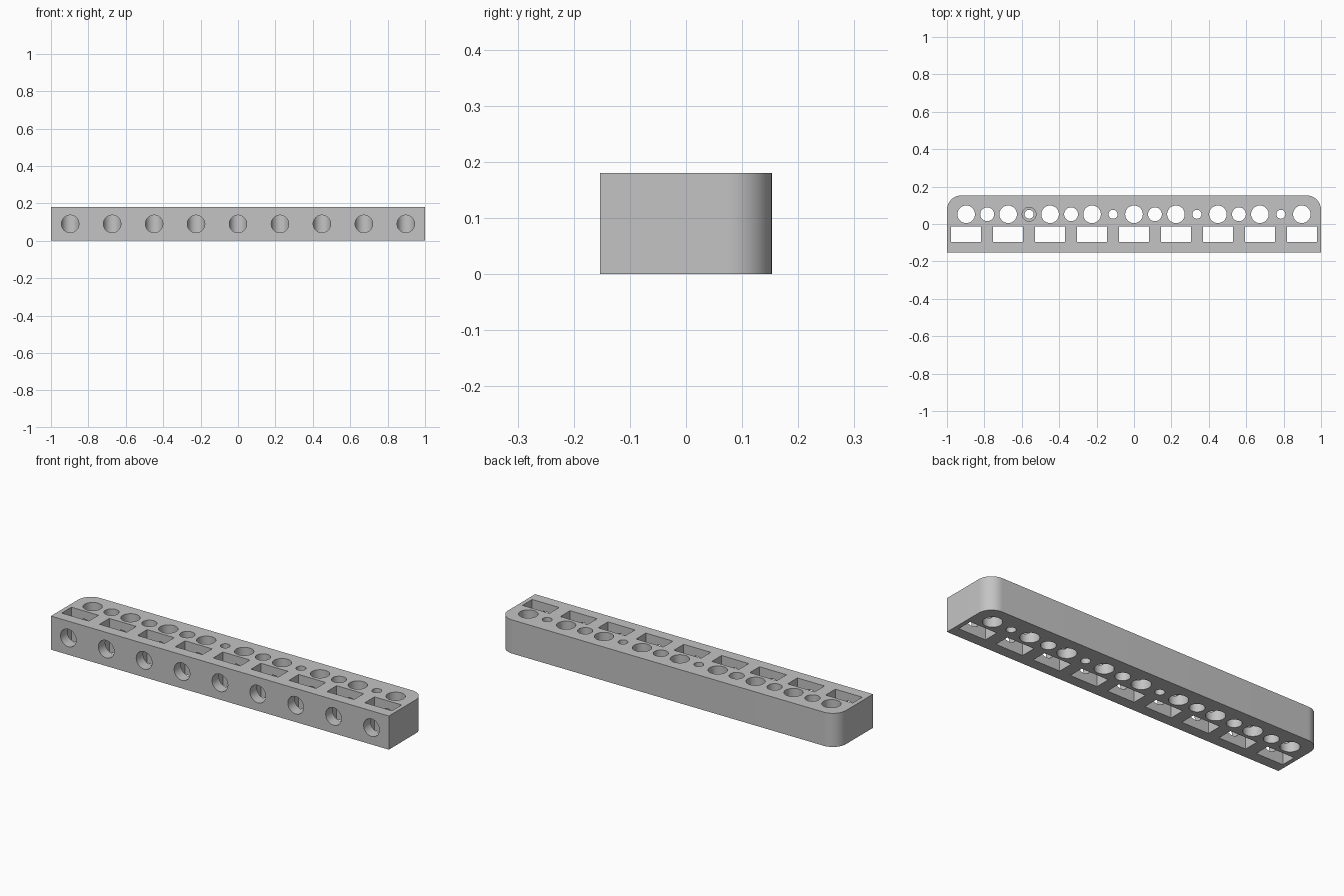
import bpy, bmesh, math
from mathutils import Matrix, Vector

if "Cube" in bpy.data.objects:
    bpy.data.objects.remove(bpy.data.objects["Cube"])

HEIGHT, HALF_DEPTH, CORNER = 0.18, 0.153, 0.078
PITCH, HOLE_Y, SLOT_Y = 0.2243, 0.052, -0.054
BIG, MEDIUM, SMALL = 0.047, 0.037, 0.024
stations = [(i - 4) * PITCH for i in range(9)]

grey = bpy.data.materials.new("light_grey")
grey.use_nodes = True
colour = (0.55, 0.55, 0.55, 1)
grey.diffuse_color = colour
grey.node_tree.nodes["Principled BSDF"].inputs["Base Color"].default_value = colour


def finish(name, bm):
    mesh = bpy.data.meshes.new(name)
    bmesh.ops.recalc_face_normals(bm, faces=bm.faces)
    bm.to_mesh(mesh)
    bm.free()
    mesh.materials.append(grey)
    obj = bpy.data.objects.new(name, mesh)
    bpy.context.collection.objects.link(obj)
    return obj


def add_bore(bm, start, end, radius):
    """Cylinder between two points."""
    start, end = Vector(start), Vector(end)
    axis = end - start
    turn = Matrix.Rotation(-math.pi / 2, 4, "X") if abs(axis.y) > 0 else Matrix()
    bmesh.ops.create_cone(bm, cap_ends=True, segments=48, radius1=radius, radius2=radius,
                          depth=axis.length,
                          matrix=Matrix.Translation((start + end) / 2) @ turn)


# Bar with the two rear corners rounded
bm = bmesh.new()
outline = [(-1, -HALF_DEPTH), (1, -HALF_DEPTH)]
for side, first in ((1, 0), (-1, 90)):
    for step in range(17):
        a = math.radians(first + 90 * step / 16)
        outline.append((side * (1 - CORNER) + CORNER * math.cos(a),
                        HALF_DEPTH - CORNER + CORNER * math.sin(a)))
base = bm.faces.new([bm.verts.new((x, y, 0)) for x, y in outline])
ext = bmesh.ops.extrude_face_region(bm, geom=[base])
bmesh.ops.translate(bm, vec=(0, 0, HEIGHT),
                    verts=[v for v in ext["geom"] if isinstance(v, bmesh.types.BMVert)])
bar = finish("tool_rack_bar", bm)

# Rectangular slots through the front row
slots = bmesh.new()
for x in stations:
    bmesh.ops.create_cube(slots, size=1, matrix=Matrix.Translation((x, SLOT_Y, HEIGHT / 2))
                          @ Matrix.Diagonal((0.16, 0.082, 0.4, 1)))

# Round holes through the rear row, with one stepped hole
bores = bmesh.new()
cross = bmesh.new()
for x in stations:
    add_bore(bores, (x, HOLE_Y, -0.1), (x, HOLE_Y, 0.3), BIG)
between = [MEDIUM, None, MEDIUM, SMALL, MEDIUM, SMALL, MEDIUM, SMALL]
for i, radius in enumerate(between):
    x = stations[i] + PITCH / 2
    if radius:
        add_bore(bores, (x, HOLE_Y, -0.1), (x, HOLE_Y, 0.3), radius)
    else:
        add_bore(bores, (x, HOLE_Y, -0.1), (x, HOLE_Y, 0.06), MEDIUM)
        add_bore(bores, (x, HOLE_Y, 0.12), (x, HOLE_Y, 0.3), MEDIUM)
        add_bore(cross, (x, HOLE_Y, 0.03), (x, HOLE_Y, 0.15), SMALL)

# Front holes running back into the rear row
for x in stations:
    add_bore(cross, (x, -0.3, HEIGHT / 2), (x, HOLE_Y, HEIGHT / 2), BIG - 0.0003)

cutters = [finish("slot_cutter", slots), finish("bore_cutter", bores),
           finish("front_hole_cutter", cross)]
bpy.context.view_layer.objects.active = bar
for cutter in cutters:
    cutter.hide_render = True
    mod = bar.modifiers.new(cutter.name, "BOOLEAN")
    mod.operation, mod.solver, mod.object = "DIFFERENCE", "EXACT", cutter
    bpy.ops.object.modifier_apply(modifier=mod.name)
    bpy.data.objects.remove(cutter)

bpy.ops.object.select_all(action="DESELECT")
bar.select_set(True)
bpy.ops.object.shade_smooth_by_angle(angle=math.radians(30))
